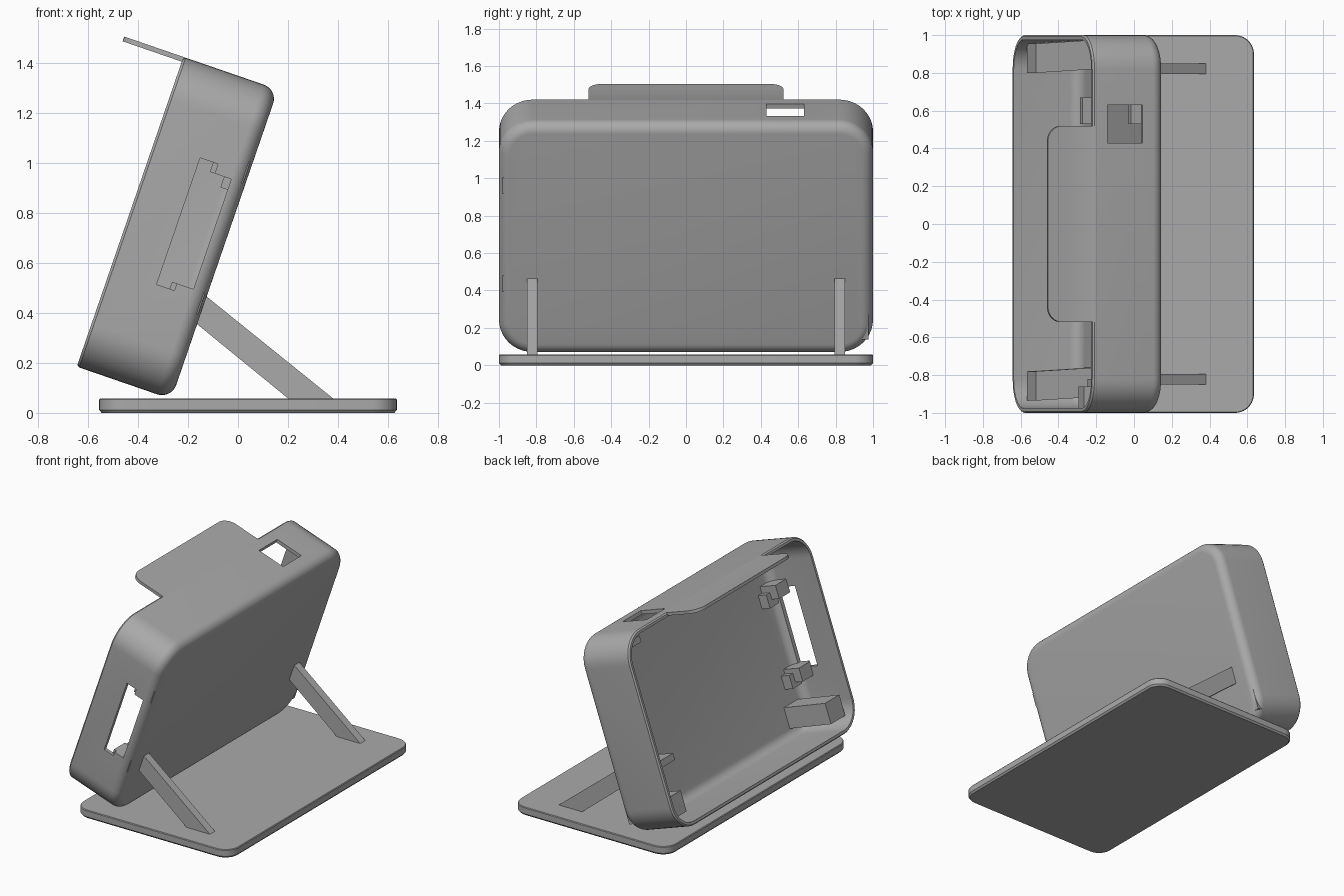
import bpy, bmesh, math
from mathutils import Matrix, Vector

cube = bpy.data.objects.get("Cube")
if cube:
    bpy.data.objects.remove(cube, do_unlink=True)

grey = bpy.data.materials.new("plain grey")
grey.use_nodes = True
grey.diffuse_color = (0.4, 0.4, 0.4, 1)
grey.node_tree.nodes["Principled BSDF"].inputs["Base Color"].default_value = (0.4, 0.4, 0.4, 1)

# Case frame: x runs from open rim to back panel, z runs up the case
TILT = Matrix.Rotation(math.radians(19), 4, 'Y')
RIM, BACK, LOW, HIGH = -0.67, -0.27, -0.035, 1.275
WALL, FILLET, CORNER = 0.025, 0.06, 0.18


def finish(name, bm, tilted=True, smooth=False):
    if tilted:
        bm.transform(TILT)
    bmesh.ops.recalc_face_normals(bm, faces=bm.faces)
    mesh = bpy.data.meshes.new(name)
    bm.to_mesh(mesh)
    bm.free()
    mesh.materials.append(grey)
    obj = bpy.data.objects.new(name, mesh)
    bpy.context.collection.objects.link(obj)
    if smooth:
        smooth_object(obj)
    return obj


def smooth_object(obj):
    bpy.ops.object.select_all(action='DESELECT')
    obj.select_set(True)
    bpy.context.view_layer.objects.active = obj
    bpy.ops.object.shade_smooth_by_angle(angle=math.radians(35))


def rounded(a0, a1, b0, b1, r, steps=10):
    """Outline of a rectangle with rounded corners."""
    pts = []
    centres = [(a1 - r, b1 - r), (a0 + r, b1 - r), (a0 + r, b0 + r), (a1 - r, b0 + r)]
    for k, (ca, cb) in enumerate(centres):
        for i in range(steps + 1):
            t = math.pi / 2 * (k + i / steps)
            pts.append((ca + r * math.cos(t), cb + r * math.sin(t)))
    return pts


def loft(rings):
    """Skin a list of point rings and cap both ends."""
    bm = bmesh.new()
    rows = [[bm.verts.new(p) for p in ring] for ring in rings]
    n = len(rows[0])
    for a, b in zip(rows, rows[1:]):
        for i in range(n):
            j = (i + 1) % n
            bm.faces.new((a[i], a[j], b[j], b[i]))
    bm.faces.new(rows[0])
    bm.faces.new(rows[-1])
    return bm


def box(name, x, y, z, tilted=True, shear=0.0):
    """Box from min/max pairs; shear slides the far x end along y."""
    ring = lambda px, s: [(px, y[i] + s, z[j]) for i, j in ((0, 0), (1, 0), (1, 1), (0, 1))]
    return finish(name, loft([ring(x[0], 0), ring(x[1], shear)]), tilted)


# Hollow tray with a rounded back edge
def tray_ring(inset, x):
    return [(x, a, b) for a, b in rounded(-1 + inset, 1 - inset, LOW + inset, HIGH - inset, CORNER - inset)]


arc = [math.pi / 2 * i / 8 for i in range(9)]
outer = [tray_ring(FILLET * (1 - math.cos(t)), BACK - FILLET * (1 - math.sin(t))) for t in arc]
inner = [tray_ring(WALL + FILLET * (1 - math.cos(t)), BACK - WALL - FILLET * (1 - math.sin(t)))
         for t in reversed(arc)]
rim = [tray_ring(WALL, RIM), tray_ring(0.008, RIM), tray_ring(0, RIM + 0.01)]
case = finish("case", loft(inner + rim + outer))

# Openings in the side wall and the top wall
cutters = [box("side_slot_cutter", (-0.475, -0.40), (-1.1, -0.95), (0.38, 0.915)),
           box("side_notch_cutter", (-0.42, -0.33), (-1.1, -0.95), (0.41, 0.875)),
           box("top_slot_cutter", (-0.587, -0.392), (0.43, 0.63), (1.2, 1.4))]
for cutter in cutters:
    mod = case.modifiers.new("opening", 'BOOLEAN')
    mod.operation = 'DIFFERENCE'
    mod.solver = 'EXACT'
    mod.object = cutter
    bpy.context.view_layer.objects.active = case
    bpy.ops.object.modifier_apply(modifier=mod.name)
    bpy.data.objects.remove(cutter, do_unlink=True)
smooth_object(case)

# Flat tab projecting forward from the top wall
tab = rounded(-0.92, -0.55, -0.52, 0.52, 0.08)
root = [(min(max(x, -0.92), -0.655) if x > -0.8 else x, math.copysign(0.52, y) if x > -0.8 else y)
        for x, y in tab]
finish("top_tab", loft([[(x, y, z) for x, y in root] for z in (HIGH - 0.02, HIGH)]), smooth=True)

# Support posts in the lower corners
box("left_post", (-0.615, -0.28), (0.80, 0.955), (0.05, 0.19), shear=0.02)
box("right_post", (-0.615, -0.28), (-0.935, -0.78), (0.05, 0.19), shear=0.02)

# Board clips beside the side slot
for name, z0, z1, step in (("upper", 0.875, 0.965, 0.83), ("lower", 0.32, 0.41, 0.29)):
    box(name + "_clip", (-0.42, -0.28), (-0.98, -0.86), (z0, z1))
    box(name + "_clip_step", (-0.36, -0.28), (-0.92, -0.82), (step, step + 0.09))

# Board clips on the far side
for name, z0 in (("upper", 1.10), ("lower", 0.31)):
    box(name + "_far_clip", (-0.41, -0.28), (0.53, 0.67), (z0, z0 + 0.045))

# Base plate with rounded corners and softened edges
layers = [(0.01, 0.003), (0, 0.012), (0, 0.053), (0.004, 0.058)]
plate = [[(x, y, z) for x, y in rounded(-0.555 + s, 0.635 - s, -1 + s, 1 - s, 0.1 - s)] for s, z in layers]
plate[0] = [(x, y, 0) for x, y, z in plate[0]]
finish("base_plate", loft(plate), tilted=False, smooth=True)

# Slanted legs between the base and the back panel
profile = [(-0.125, 0.465), (-0.17, 0.36), (0.21, 0.05), (0.39, 0.05)]
for name, y0 in (("left_leg", 0.795), ("right_leg", -0.85)):
    finish(name, loft([[(x, y, z) for x, z in profile] for y in (y0, y0 + 0.055)]), tilted=False)
